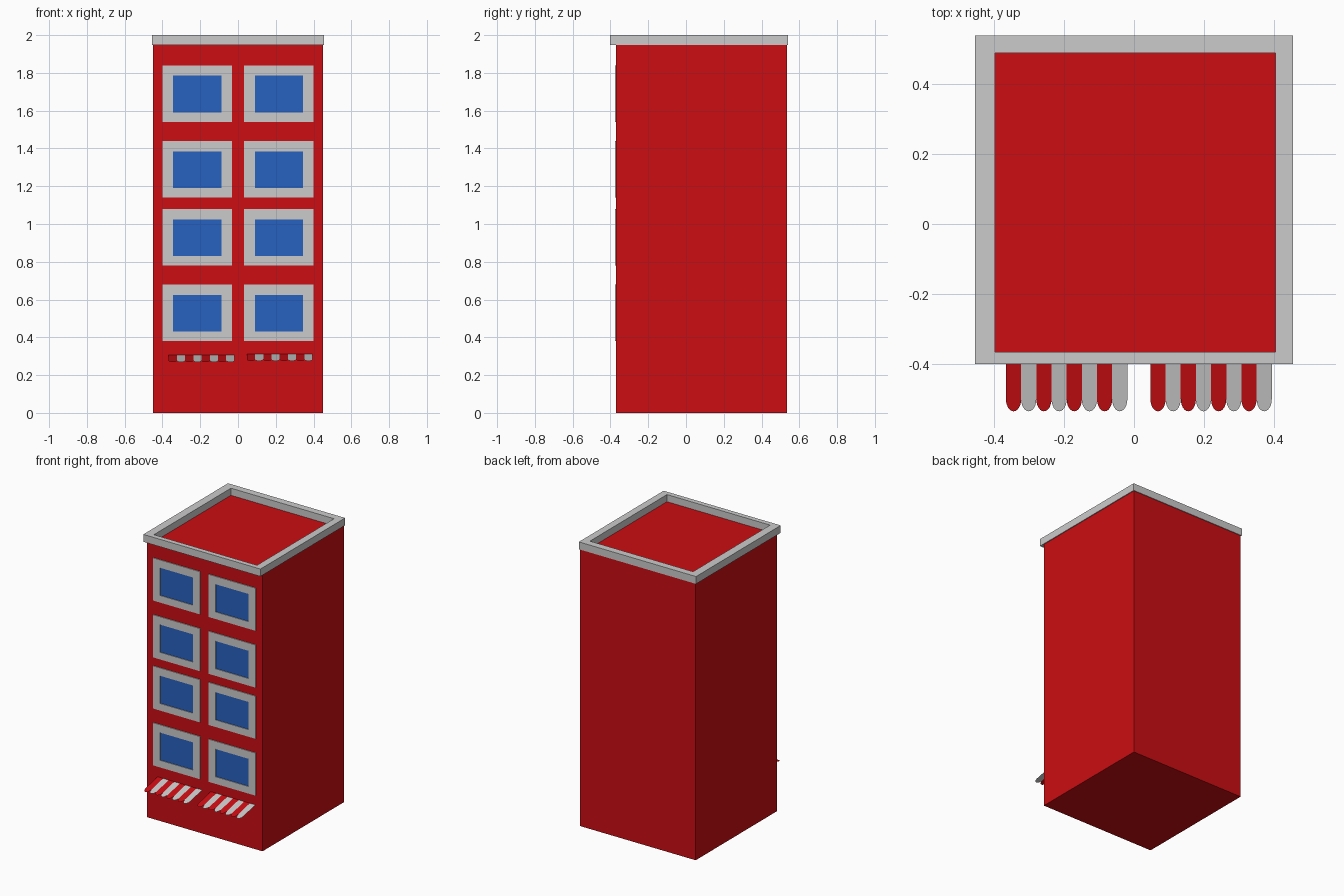
import bpy, bmesh, math

if "Cube" in bpy.data.objects:
    bpy.data.objects.remove(bpy.data.objects["Cube"])


def material(name, rgb):
    m = bpy.data.materials.new(name)
    m.diffuse_color = (*rgb, 1)
    m.use_nodes = True
    m.node_tree.nodes["Principled BSDF"].inputs["Base Color"].default_value = m.diffuse_color
    return m


RED = material("red_paint", (0.6, 0.004, 0.006))
BLUE = material("blue_glass", (0.02, 0.12, 0.52))


def finish(name, bm, mat=None, fix=True):
    if fix:
        bmesh.ops.recalc_face_normals(bm, faces=bm.faces)
    me = bpy.data.meshes.new(name)
    bm.to_mesh(me)
    bm.free()
    if mat:
        me.materials.append(mat)
    ob = bpy.data.objects.new(name, me)
    bpy.context.collection.objects.link(ob)
    return ob


def box(name, lo, hi, mat=None):
    bm = bmesh.new()
    bmesh.ops.create_cube(bm, size=1)
    for v in bm.verts:
        v.co = [lo[i] + (v.co[i] + 0.5) * (hi[i] - lo[i]) for i in range(3)]
    return finish(name, bm, mat)


def ring(name, outer, inner, d0, d1, place):
    """Rectangular frame; rects are (u0, u1, v0, v1), place maps (u, v, depth) to xyz."""
    bm = bmesh.new()
    loops = []
    for (u0, u1, v0, v1), d in ((outer, d0), (outer, d1), (inner, d1), (inner, d0)):
        loops.append([bm.verts.new(place(u, v, d))
                      for u, v in ((u0, v0), (u1, v0), (u1, v1), (u0, v1))])
    for k in range(4):
        a, b = loops[k], loops[(k + 1) % 4]
        for i in range(4):
            j = (i + 1) % 4
            bm.faces.new((a[i], a[j], b[j], b[i]))
    return finish(name, bm)


# Main block and roof parapet
FRONT = -0.37
box("building_body", (-0.45, FRONT, 0), (0.45, 0.535, 1.95), RED)
ring("roof_parapet", (-0.456, 0.456, -0.402, 0.54), (-0.398, 0.405, -0.367, 0.49),
     1.948, 2.0, lambda u, v, d: (u, v, d))

# Windows: grey frame with a blue pane set inside
for row, z in enumerate((0.38, 0.78, 1.14, 1.54)):
    for side, x in (("left", -0.40), ("right", 0.032)):
        pane = (x + 0.057, x + 0.313, z + 0.05, z + 0.245)
        ring(f"window_frame_{side}_{row}", (x, x + 0.368, z, z + 0.30), pane,
             FRONT, FRONT - 0.006, lambda u, v, d: (u, d, v))
        box(f"window_glass_{side}_{row}", (pane[0], FRONT - 0.0015, pane[2]),
            (pane[1], FRONT, pane[3]), BLUE)


# Awnings: thin sloping strips with rounded ends, alternating red and grey
def awning_strip(name, x, w, top, mat):
    length, tip, drop = 0.167, 0.035, 0.037
    pts = [(x, 0), (x + w, 0)]
    for i in range(13):
        a = math.pi * i / 12
        pts.append((x + w / 2 + w / 2 * math.cos(a), length - tip + tip * math.sin(a)))
    bm = bmesh.new()
    f = bm.faces.new([bm.verts.new((px, FRONT - s, top - drop * s / length)) for px, s in pts])
    f.normal_update()
    if f.normal.z < 0:
        f.normal_flip()
    finish(name, bm, mat, fix=False)


W = 0.0435
for side, x, top in (("left", -0.367, 0.306), ("right", 0.047, 0.312)):
    for i in range(8):
        awning_strip(f"awning_{side}_{i}", x + i * W, W, top, RED if i % 2 == 0 else None)
